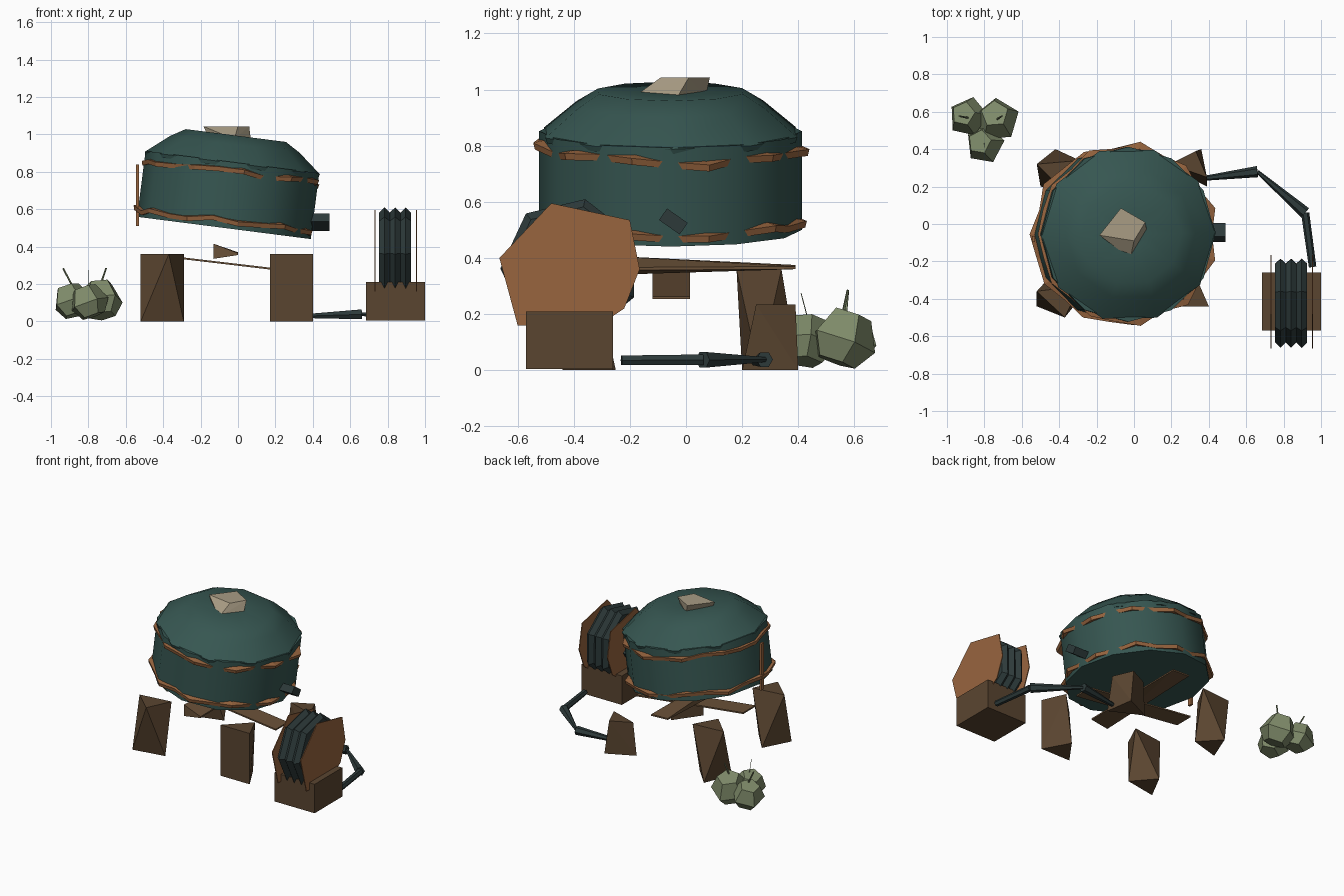
import bpy, bmesh, math, random
from mathutils import Vector, Matrix

random.seed(4)
if "Cube" in bpy.data.objects:
    bpy.data.objects.remove(bpy.data.objects["Cube"])


def material(name, *rgb):
    lin = [((c / 255 + 0.055) / 1.055) ** 2.4 for c in rgb] + [1]
    m = bpy.data.materials.new(name)
    m.use_nodes = True
    m.diffuse_color = lin
    m.node_tree.nodes["Principled BSDF"].inputs["Base Color"].default_value = lin
    return m


teal = material("teal paint", 54, 86, 81)
copper = material("copper", 152, 101, 63)
brown = material("dark wood", 90, 69, 48)
plank_mat = material("plank wood", 106, 81, 56)
rubber = material("dark rubber", 45, 58, 58)
stone = material("pale stone", 168, 156, 132)
sage = material("sage leaf", 126, 138, 105)

# The tank leans towards +x
TILT = Matrix.Translation((-0.075, -0.055, 0.50)) @ Matrix.Rotation(math.radians(7.3), 4, "Y")


def finish(name, bm, mat, matrix=None, smooth=None):
    if matrix:
        bm.transform(matrix)
    bmesh.ops.recalc_face_normals(bm, faces=bm.faces)
    me = bpy.data.meshes.new(name)
    bm.to_mesh(me)
    bm.free()
    me.materials.append(mat)
    ob = bpy.data.objects.new(name, me)
    bpy.context.collection.objects.link(ob)
    if smooth:
        bpy.ops.object.select_all(action="DESELECT")
        ob.select_set(True)
        bpy.context.view_layer.objects.active = ob
        bpy.ops.object.shade_smooth_by_angle(angle=math.radians(smooth))


def hull(name, points, mat, matrix=None):
    bm = bmesh.new()
    for p in points:
        bm.verts.new(p)
    bmesh.ops.convex_hull(bm, input=bm.verts)
    bmesh.ops.dissolve_limit(bm, angle_limit=0.02, verts=bm.verts, edges=bm.edges)
    finish(name, bm, mat, matrix)


def box(name, x, y, z, mat, matrix=None):
    hull(name, [(a, b, c) for a in x for b in y for c in z], mat, matrix)


def block(name, bottom, top, z0, z1, mat):
    # Irregular block between a bottom and a top outline
    hull(name, [(x, y, z0) for x, y in bottom] + [(x, y, z1) for x, y in top], mat)


def lathe(name, profile, sides, mat, matrix, phase=0, smooth=None):
    # Rings of (radius, height) about local z, capped at both ends
    bm = bmesh.new()
    rings = []
    for r, z in profile:
        angles = [phase + math.tau * i / sides for i in range(sides)]
        rings.append([bm.verts.new((r * math.cos(a), r * math.sin(a), z)) for a in angles])
    for lo, hi in zip(rings, rings[1:]):
        for i in range(sides):
            j = (i + 1) % sides
            bm.faces.new((lo[i], lo[j], hi[j], hi[i]))
    bm.faces.new(rings[0])
    bm.faces.new(rings[-1])
    finish(name, bm, mat, matrix, smooth)


def rod(name, start, end, r0, r1, mat, sides=6):
    a, b = Vector(start), Vector(end)
    m = Matrix.Translation(a) @ (b - a).to_track_quat("Z", "Y").to_matrix().to_4x4()
    lathe(name, [(r0, 0), (r1, (b - a).length)], sides, mat, m)


# Tank body and domed lid
lathe("tank_body", [(0.468, 0), (0.468, 0.355)], 12, teal, TILT, 0, 50)
lathe("tank_lid", [(0.465, 0.33), (0.472, 0.35), (0.35, 0.45), (0.27, 0.498), (0.08, 0.495)],
      10, teal, TILT, 0.02, 50)


# Battered bands around the tank, partly sunk into it
def band(name, height):
    n = 22
    bm = bmesh.new()
    rings = []
    for i in range(n):
        a = math.tau * i / n
        r = (0.492 if i % 2 else 0.466) + random.uniform(-0.012, 0.008)
        z = height + random.uniform(-0.015, 0.015)
        section = ((r - 0.04, z - 0.008), (r - 0.006, z - 0.016), (r, z + 0.008), (r - 0.04, z + 0.016))
        rings.append([bm.verts.new((q * math.cos(a), q * math.sin(a), h)) for q, h in section])
    for i in range(n):
        lo, hi = rings[i], rings[(i + 1) % n]
        for k in range(4):
            bm.faces.new((lo[k], lo[(k + 1) % 4], hi[(k + 1) % 4], hi[k]))
    finish(name, bm, copper, TILT)


band("lower_band", 0.04)
band("upper_band", 0.3)
box("side_strap", (-0.545, -0.53), (-0.095, -0.065), (0.51, 0.84), copper)

# Stone weight on the lid
block("lid_stone", [(-0.02, -0.185), (0.068, -0.03), (-0.05, 0.07), (-0.15, -0.07)],
      [(-0.185, -0.06), (-0.07, 0.085), (0.06, 0.01), (0, -0.09)], 0.975, 1.043, stone)

# Outlet spout
box("spout", (-0.06, 0.05), (-0.045, 0.045), (-0.025, 0.025), rubber,
    Matrix.Translation((0.44, -0.045, 0.53)) @ Matrix.Rotation(math.radians(-35), 4, "X"))

# Rough-hewn three-sided legs, slightly twisted
block("front_right_leg", [(-0.52, -0.44), (-0.29, -0.4), (-0.42, -0.25)],
      [(-0.52, -0.36), (-0.37, -0.5), (-0.29, -0.33)], 0, 0.36, brown)
block("back_right_leg", [(-0.5, 0.2), (-0.42, 0.4), (-0.29, 0.26)],
      [(-0.29, 0.34), (-0.52, 0.32), (-0.38, 0.18)], 0, 0.36, brown)
block("front_left_leg", [(0.17, -0.44), (0.4, -0.44), (0.3, -0.26)],
      [(0.17, -0.44), (0.4, -0.44), (0.33, -0.28)], 0, 0.36, brown)
block("back_left_leg", [(0.17, 0.31), (0.36, 0.4), (0.39, 0.2)],
      [(0.19, 0.32), (0.33, 0.39), (0.39, 0.25)], 0, 0.235, brown)


# Crossed planks under the tank
def plank(name, corners):
    hull(name, [(x, y, z + d) for x, y, z in corners for d in (0, -0.01)], plank_mat)


plank("cross_plank", [(-0.46, -0.12, 0.362), (-0.46, 0.015, 0.362), (0.38, 0.015, 0.263), (0.38, -0.12, 0.263)])
plank("long_plank", [(-0.13, -0.42, 0.415), (-0.13, -0.42, 0.345), (0, -0.42, 0.365),
                     (0, 0.39, 0.37), (-0.13, 0.39, 0.375)])

# Hose reel: base, two side plates and ribbed coil
box("reel_base", (0.685, 1.0), (-0.57, -0.26), (0.005, 0.21), brown)
outline = [(-0.48, 0.595), (-0.2, 0.535), (-0.165, 0.36), (-0.22, 0.22),
           (-0.31, 0.16), (-0.6, 0.16), (-0.665, 0.4)]
for side, x in (("right", 0.733), ("left", 0.955)):
    hull("reel_plate_" + side, [(x + d, y, z) for y, z in outline for d in (-0.003, 0.003)], copper)
ribs = [(0.222 if i % 2 == 0 else 0.25, 0.17 * i / 6) for i in range(7)]
lathe("hose_coil", ribs, 7, rubber,
      Matrix.Translation((0.755, -0.412, 0.365)) @ Matrix.Rotation(math.pi / 2, 4, "Y"), 2.93)

# Trailing hose
path = [(0.955, -0.23, 0.035), (0.915, 0.06, 0.037), (0.66, 0.28, 0.038), (0.34, 0.24, 0.028)]
for i, (r0, r1) in enumerate(((0.02, 0.022), (0.032, 0.01), (0.03, 0.011))):
    rod("hose_section_%d" % (i + 1), path[i], path[i + 1], r0, r1, rubber)

# Bush of chunky clumps with twigs
clumps = ((-0.89, 0.575, 0.11, 0.11), (-0.735, 0.56, 0.115, 0.125), (-0.8, 0.43, 0.105, 0.11))
for i, (x, y, z, r) in enumerate(clumps):
    turn = Matrix.Rotation(0.35, 4, Vector((random.uniform(-1, 1), random.uniform(-1, 1), 0)))
    lathe("bush_clump_%d" % (i + 1), [(0.6 * r, -0.72 * r), (r, -0.1 * r), (0.6 * r, 0.72 * r)], 5, sage,
          Matrix.Translation((x, y, z)) @ turn, random.uniform(0, 3))
for i, (a, b, r) in enumerate((((-0.87, 0.565, 0.16), (-0.935, 0.577, 0.285), 0.006),
                               ((-0.74, 0.555, 0.18), (-0.705, 0.577, 0.285), 0.006),
                               ((-0.8, 0.44, 0.16), (-0.8, 0.41, 0.275), 0.002))):
    rod("twig_%d" % (i + 1), a, b, r, r * 0.8, sage, 5)
